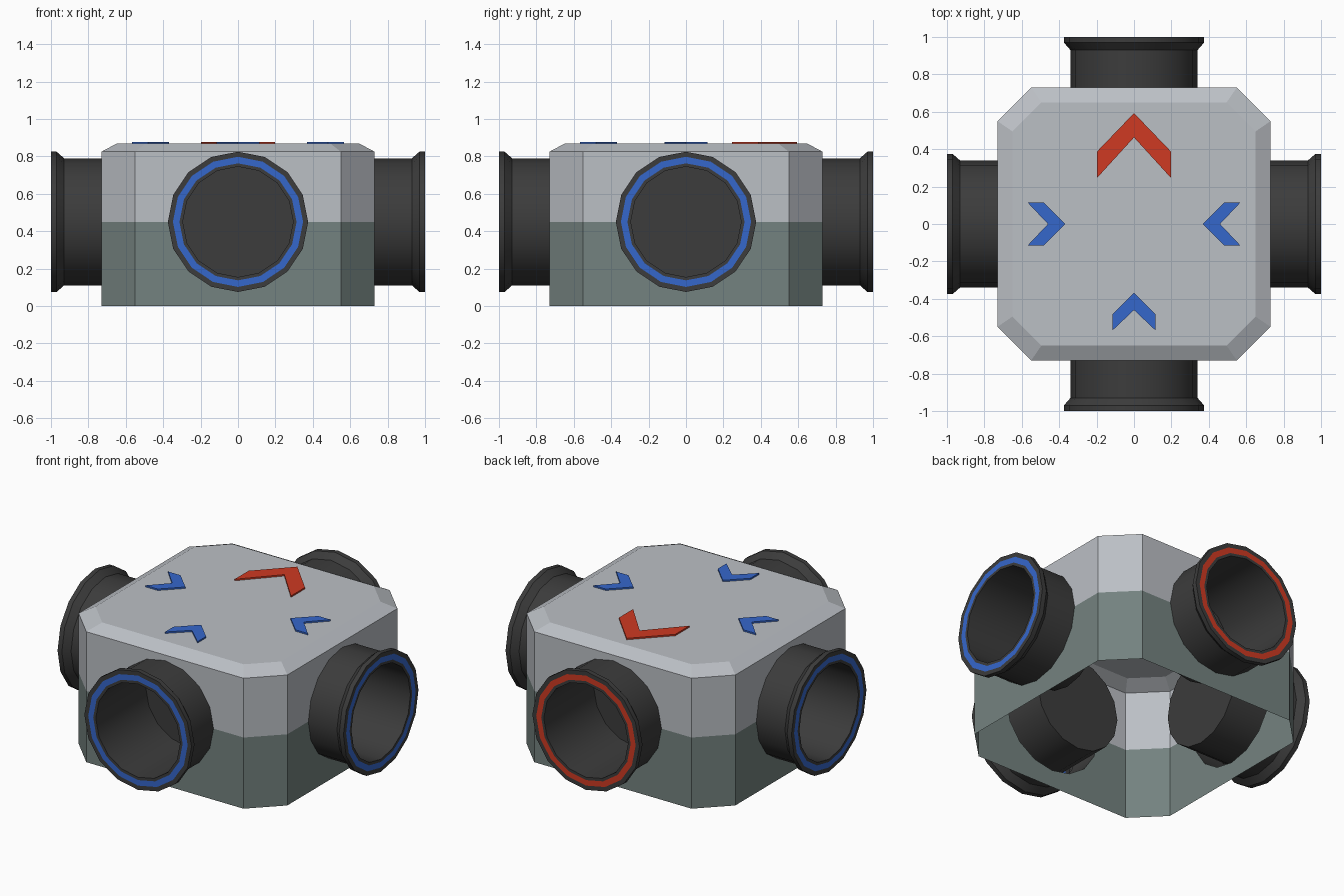
import bpy, bmesh, math
from mathutils import Matrix, Vector

if "Cube" in bpy.data.objects:
    bpy.data.objects.remove(bpy.data.objects["Cube"])

SIDES, AXIS_Z = 16, 0.45


def material(name, rgb):
    m = bpy.data.materials.new(name)
    m.diffuse_color = (*rgb, 1)
    m.use_nodes = True
    m.node_tree.nodes["Principled BSDF"].inputs["Base Color"].default_value = m.diffuse_color
    return m


light = material("light grey", (0.50, 0.525, 0.56))
slate = material("slate green grey", (0.175, 0.225, 0.215))
dark = material("charcoal", (0.045, 0.045, 0.045))
blue = material("blue", (0.036, 0.135, 0.60))
red = material("red", (0.62, 0.042, 0.016))


def finish(bm, name, mats):
    me = bpy.data.meshes.new(name)
    bm.to_mesh(me)
    bm.free()
    for m in mats:
        me.materials.append(m)
    ob = bpy.data.objects.new(name, me)
    bpy.context.collection.objects.link(ob)
    return ob


def octagon(bm, a, b, z):
    pts = [(a, -b), (a, b), (b, a), (-b, a), (-a, b), (-a, -b), (-b, -a), (b, -a)]
    return [bm.verts.new((x, y, z)) for x, y in pts]


# Housing: open-bottomed shell with a round port in each main wall
bm = bmesh.new()
base = octagon(bm, 0.73, 0.55, 0)
shoulder = octagon(bm, 0.73, 0.55, 0.825)
top = octagon(bm, 0.65, 0.495, 0.868)
bm.faces.new(top)
for i in range(8):
    j = (i + 1) % 8
    bm.faces.new((shoulder[i], shoulder[j], top[j], top[i]))
    quad = bm.faces.new((base[i], base[j], shoulder[j], shoulder[i]))
    if i % 2 == 0:
        out = Vector((math.cos(i * math.pi / 4), math.sin(i * math.pi / 4), 0))
        side = Vector((-out.y, out.x, 0))
        ring = []
        for k in range(SIDES):
            a = k * math.tau / SIDES
            ring.append(bm.verts.new(out * 0.73 + side * 0.34 * math.cos(a)
                                     + Vector((0, 0, AXIS_Z + 0.34 * math.sin(a)))))
        edges = list(quad.edges)
        edges += [bm.edges.new((ring[k], ring[(k + 1) % SIDES])) for k in range(SIDES)]
        bm.faces.remove(quad)
        bmesh.ops.triangle_fill(bm, edges=edges, use_beauty=True, use_dissolve=False, normal=out)
bmesh.ops.bisect_plane(bm, geom=bm.verts[:] + bm.edges[:] + bm.faces[:],
                       plane_co=(0, 0, AXIS_Z), plane_no=(0, 0, 1))
bm.normal_update()
for f in bm.faces:
    c = f.calc_center_median()
    if f.normal.dot(Vector((c.x, c.y, c.z - 0.4))) < 0:
        f.normal_flip()
    f.material_index = 1 if c.z < AXIS_Z else 0
finish(bm, "housing", [light, slate])

# Pipe profile: radius, distance from centre (blind bore, end face, flange, outside)
PROFILE = [(0, 0.5), (0.295, 0.5), (0.295, 1), (0.313, 1), (0.348, 1), (0.375, 1),
           (0.375, 0.97), (0.34, 0.93), (0.34, 0.73)]


def pipe(name, angle, ring_mat):
    bm = bmesh.new()
    rows = []
    for r, d in PROFILE:
        if r == 0:
            rows.append([bm.verts.new((0, d, AXIS_Z))] * SIDES)
        else:
            rows.append([bm.verts.new((r * math.cos(k * math.tau / SIDES), d,
                                       AXIS_Z + r * math.sin(k * math.tau / SIDES)))
                         for k in range(SIDES)])
    for i in range(len(rows) - 1):
        p, q = rows[i], rows[i + 1]
        for k in range(SIDES):
            n = (k + 1) % SIDES
            vs = (p[k], q[n], q[k]) if i == 0 else (p[k], p[n], q[n], q[k])
            f = bm.faces.new(vs)
            f.smooth = True
            f.material_index = 1 if i == 3 else 0
    bm.normal_update()
    for e in bm.edges:
        e.smooth = e.calc_face_angle(0) < 0.55
    bm.transform(Matrix.Rotation(angle, 4, 'Z'))
    finish(bm, name, [dark, ring_mat])


# Thin chevron plates on the lid
def chevron(name, angle, mat, w, tip, shoulder_y, foot_y, notch):
    bm = bmesh.new()
    pts = [(0, tip), (-w, shoulder_y), (-w, foot_y), (0, notch), (w, foot_y), (w, shoulder_y)]
    z0, z1 = 0.8685, 0.878
    lo = [bm.verts.new((x, y, z0)) for x, y in pts]
    hi = [bm.verts.new((x, y, z1)) for x, y in pts]
    for a, b, c, d in ((0, 1, 2, 3), (0, 3, 4, 5)):
        bm.faces.new((hi[a], hi[b], hi[c], hi[d]))
        bm.faces.new((lo[d], lo[c], lo[b], lo[a]))
    for i in range(6):
        j = (i + 1) % 6
        bm.faces.new((lo[i], lo[j], hi[j], hi[i]))
    bm.transform(Matrix.Rotation(angle, 4, 'Z'))
    finish(bm, name, [mat])


pipe("outlet_pipe", 0, red)
chevron("outlet_arrow", 0, red, 0.197, 0.593, 0.388, 0.247, 0.463)
for name, turn in (("right", -math.pi / 2), ("front", math.pi), ("left", math.pi / 2)):
    pipe(name + "_inlet_pipe", turn, blue)
    # Inlet arrows point toward the centre
    chevron(name + "_inlet_arrow", turn, blue, 0.114, 0.368, 0.482, 0.568, 0.46)
